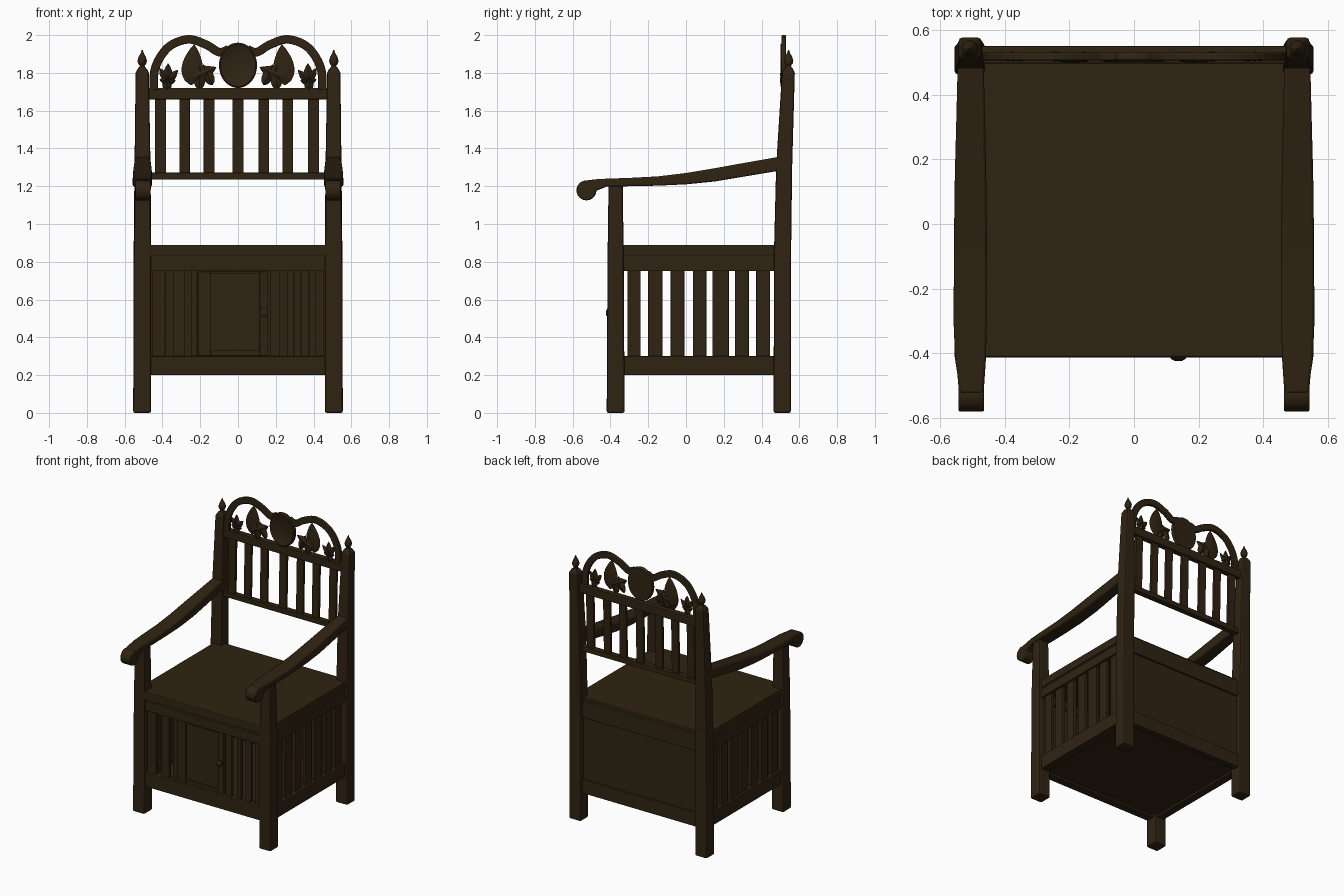
import bpy, bmesh, math
from mathutils import Vector

if "Cube" in bpy.data.objects:
    bpy.data.objects.remove(bpy.data.objects["Cube"])

wood = bpy.data.materials.new("dark brown wood")
wood.diffuse_color = (0.029, 0.017, 0.006, 1)
wood.use_nodes = True
wood.node_tree.nodes["Principled BSDF"].inputs["Base Color"].default_value = wood.diffuse_color


def finish(name, bm, bevel=0.0, smooth=False):
    bmesh.ops.recalc_face_normals(bm, faces=bm.faces)
    me = bpy.data.meshes.new(name)
    bm.to_mesh(me)
    bm.free()
    ob = bpy.data.objects.new(name, me)
    bpy.context.collection.objects.link(ob)
    me.materials.append(wood)
    if bevel:
        m = ob.modifiers.new("bevel", "BEVEL")
        m.width, m.segments, m.limit_method = bevel, 2, 'ANGLE'
        m.angle_limit = math.radians(50)
    if smooth:
        bpy.ops.object.select_all(action='DESELECT')
        ob.select_set(True)
        bpy.context.view_layer.objects.active = ob
        bpy.ops.object.shade_smooth_by_angle(angle=math.radians(40))
    return ob


def loft(name, rings, bevel=0.0, smooth=False):
    """Skin a list of equal-length point rings and cap both ends."""
    bm = bmesh.new()
    vs = [[bm.verts.new(p) for p in r] for r in rings]
    n = len(rings[0])
    for a, b in zip(vs, vs[1:]):
        for i in range(n):
            j = (i + 1) % n
            bm.faces.new((a[i], a[j], b[j], b[i]))
    bm.faces.new(vs[0])
    bm.faces.new(vs[-1])
    return finish(name, bm, bevel, smooth)


def rect(x0, x1, y0, y1, z):
    return [(x0, y0, z), (x1, y0, z), (x1, y1, z), (x0, y1, z)]


def box(name, x0, x1, y0, y1, z0, z1, bevel=0.004):
    return loft(name, [rect(x0, x1, y0, y1, z0), rect(x0, x1, y0, y1, z1)], bevel)


def lathe(name, cx, cy, profile, n=16):
    rings = [[(cx + r * math.cos(2 * math.pi * i / n), cy + r * math.sin(2 * math.pi * i / n), z)
              for i in range(n)] for r, z in profile]
    return loft(name, rings, smooth=True)


def disc(name, cx, cz, profile, n=32, sx=1.0):
    """Turned shape about the y axis; profile holds (radius, y)."""
    rings = [[(cx + sx * r * math.cos(2 * math.pi * i / n), y, cz + r * math.sin(2 * math.pi * i / n))
              for i in range(n)] for r, y in profile]
    return loft(name, rings, smooth=True)


def leaf(name, s, base, tip, half, y=0.518, thick=0.016, n=10):
    b, t = Vector(base), Vector(tip)
    side = Vector((-(t - b).y, (t - b).x)).normalized()
    rings = []
    for k in range(n + 1):
        u = k / n
        c = b.lerp(t, u)
        f = max(math.sin(math.pi * u ** 0.75) ** 0.8 if 0 < u < 1 else 0, 0.03)
        l, r = c + side * half * f, c - side * half * f
        d = thick * f
        rings.append([(s * l.x, y, l.y), (s * c.x, y - d, c.y), (s * r.x, y, r.y), (s * c.x, y + d, c.y)])
    loft(name, rings, smooth=True)


def spline(pts, steps=8):
    p = [Vector(q) for q in pts]
    p = [2 * p[0] - p[1]] + p + [2 * p[-1] - p[-2]]
    out = []
    for i in range(1, len(p) - 2):
        a, b, c, d = p[i - 1:i + 3]
        for k in range(steps):
            t = k / steps
            out.append(0.5 * (2 * b + (c - a) * t + (2 * a - 5 * b + 4 * c - d) * t * t
                              + (3 * b - a - 3 * c + d) * t ** 3))
    return out + [p[-2]]


for s, side in ((-1, "left"), (1, "right")):
    def R(x0, x1, y0, y1, z):
        return rect(s * x0, s * x1, y0, y1, z)

    # legs and leaning back posts
    loft(f"front_leg_{side}", [R(.46, .555, -.42, -.325, 0), R(.46, .552, -.415, -.33, .85),
                               R(.465, .545, -.41, -.335, 1.215)], .01)
    loft(f"back_post_{side}", [R(.46, .555, .463, .555, 0), R(.46, .552, .467, .557, .9),
                               R(.463, .548, .477, .562, 1.3), R(.472, .542, .508, .576, 1.8),
                               R(.487, .527, .524, .562, 1.83)], .01)
    lathe(f"finial_{side}", s * .507, .543, [(.02, 1.82), (.013, 1.838), (.022, 1.85), (.025, 1.865),
                                             (.019, 1.885), (.008, 1.905), (.002, 1.922)])

    # armrest with scrolled end
    rows = [(.5, 1.283, 1.357, .465, .545), (.3, 1.25, 1.322, .46, .55), (.15, 1.225, 1.295, .457, .554),
            (0, 1.21, 1.27, .455, .556), (-.15, 1.203, 1.252, .455, .557), (-.3, 1.2, 1.244, .455, .558),
            (-.42, 1.198, 1.24, .458, .553), (-.465, 1.18, 1.238, .461, .546), (-.525, 1.15, 1.231, .465, .541)]
    loft(f"armrest_{side}", [[(s * a, y, z0), (s * b, y, z0), (s * b, y, z1), (s * a, y, z1)]
                             for y, z0, z1, a, b in rows], .008, True)
    loft(f"arm_scroll_{side}", [[(s * x, -.527 + .053 * math.cos(i * math.pi / 12),
                                  1.178 + .053 * math.sin(i * math.pi / 12)) for i in range(24)]
                                for x in (.463, .543)], .006, True)

    # side rails and slats
    xa, xb = sorted((s * .475, s * .535))
    box(f"side_lower_rail_{side}", xa, xb, -.34, .48, .2, .3)
    box(f"side_upper_rail_{side}", xa, xb, -.34, .48, .75, .815)
    xa, xb = sorted((s * .495, s * .52))
    for i, (y, w) in enumerate(((-.275, .07), (-.163, .075), (-.045, .072), (.072, .072),
                                (.183, .088), (.296, .073), (.408, .073))):
        box(f"side_slat_{side}_{i}", xa, xb, y - w / 2, y + w / 2, .29, .76, .003)

    # arched crest band
    path = spline([(.448, 1.71), (.437, 1.83), (.37, 1.935), (.265, 1.9775), (.17, 1.95), (.1, 1.91), (.05, 1.925)])
    rings = []
    for i, c in enumerate(path):
        t = (path[min(i + 1, len(path) - 1)] - path[max(i - 1, 0)]).normalized()
        n = Vector((-t.y, t.x)) * .0225
        l, r = c + n, c - n
        rings.append([(s * l.x, .506, l.y), (s * r.x, .506, r.y), (s * r.x, .53, r.y), (s * l.x, .53, l.y)])
    loft(f"crest_arch_{side}", rings, .004, True)

    # carved leaves and trefoil
    leaf(f"large_leaf_{side}", s, (.25, 1.735), (.232, 1.95), .056)
    leaf(f"inner_leaf_{side}", s, (.25, 1.765), (.115, 1.83), .038, .514)
    leaf(f"lower_leaf_{side}", s, (.135, 1.735), (.185, 1.845), .028, .516)
    leaf(f"leaf_stem_{side}", s, (.205, 1.71), (.2, 1.84), .03, .514)
    for k, (tip, w) in enumerate((((.37, 1.85), .024), ((.318, 1.815), .02), ((.416, 1.825), .02),
                                  ((.415, 1.765), .018), ((.33, 1.76), .018))):
        leaf(f"trefoil_{side}_{k}", s, (.372, 1.755), tip, w, .515, .012)
    leaf(f"trefoil_stem_{side}", s, (.375, 1.70), (.375, 1.79), .024)

# seat chest
box("seat", -.532, .532, -.412, .515, .83, .89, .006)
box("seat_moulding", -.525, .525, -.402, .52, .81, .835, .003)
box("chest_floor", -.52, .52, -.39, .53, .215, .235, 0)
box("front_lower_rail", -.47, .47, -.41, -.35, .2, .3)
box("front_upper_rail", -.47, .47, -.405, -.35, .75, .815)
box("back_lower_rail", -.47, .47, .49, .535, .2, .3)
box("back_upper_rail", -.47, .47, .49, .535, .75, .87)
box("back_panel", -.47, .47, .5, .522, .29, .76, 0)

# front slats
for i, (a, b) in enumerate(((-.455, -.385), (-.345, -.28), (-.25, -.215),
                            (.172, .222), (.262, .298), (.332, .378), (.408, .455))):
    box(f"front_slat_{i}", a, b, -.39, -.365, .29, .76, .003)

# door with frame and knob
box("door_panel", -.15, .12, -.385, -.365, .32, .75, 0)
box("door_stile_left", -.21, -.145, -.395, -.36, .302, .748, .003)
box("door_stile_right", .115, .16, -.395, -.36, .302, .748, .003)
box("door_rail_bottom", -.145, .115, -.395, -.36, .302, .33, .003)
box("door_rail_top", -.145, .115, -.395, -.36, .738, .748, .002)
disc("door_knob", .137, .53, [(.008, -.39), (.01, -.4), (.024, -.408), (.024, -.416), (.012, -.423)], 16)

# upper back
box("back_bottom_rail", -.475, .475, .497, .54, 1.235, 1.272)
box("back_top_rail", -.48, .48, .508, .55, 1.66, 1.72)
for i, (x, w) in enumerate(((-.41, .06), (-.283, .056), (-.153, .058), (0, .06),
                            (.137, .056), (.264, .056), (.4, .058))):
    loft(f"back_slat_{i}", [rect(x - w / 2, x + w / 2, .508, .528, 1.26),
                            rect(x - w / 2, x + w / 2, .518, .538, 1.67)], .003)

# centre medallion
disc("medallion", 0, 1.84, [(.115, .53), (.12, .524), (.12, .508), (.112, .501), (.106, .505)], 40, .84)
